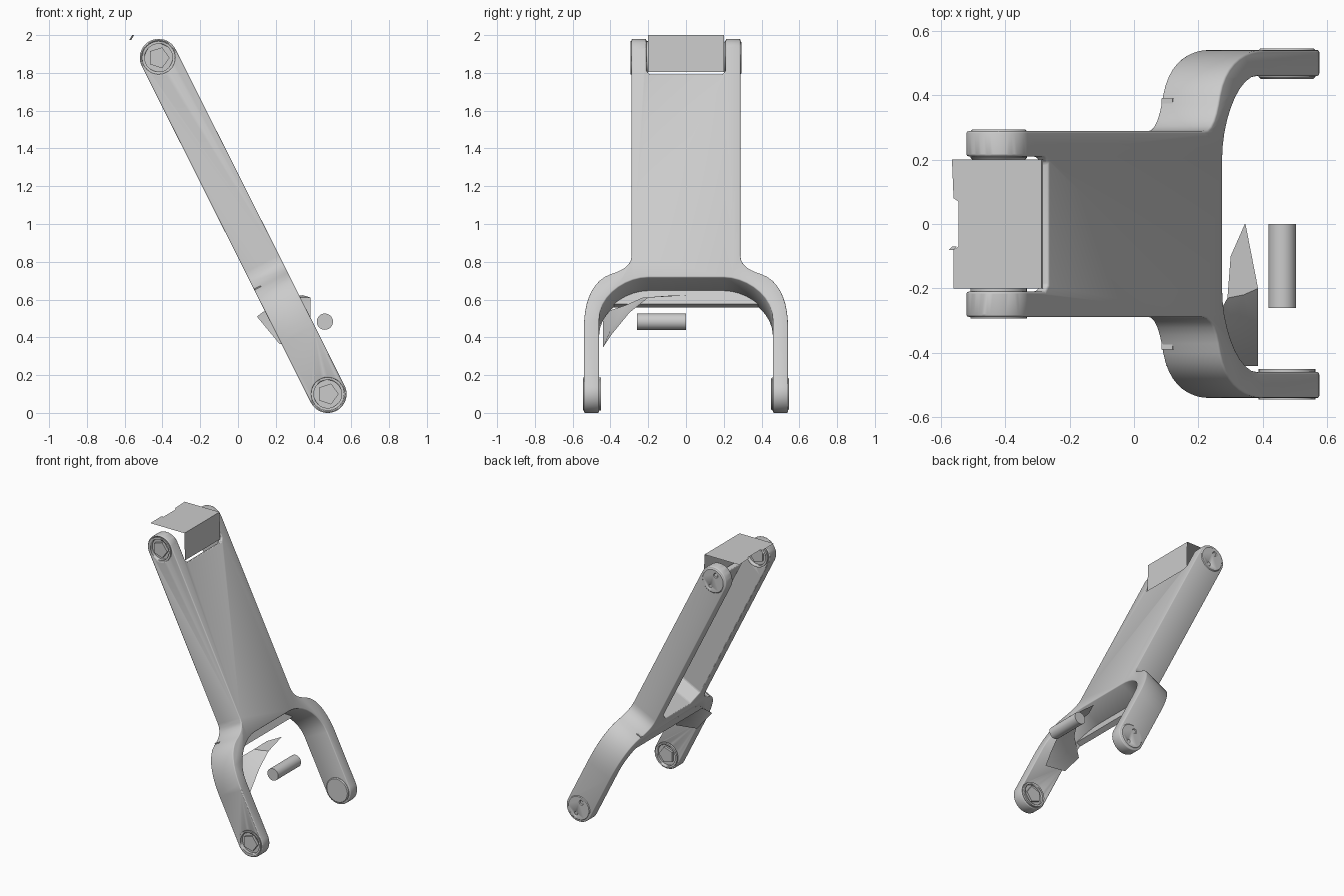
import bpy, bmesh, math
from mathutils import Vector, Matrix
from mathutils.geometry import interpolate_bezier

cube = bpy.data.objects.get("Cube")
if cube:
    bpy.data.objects.remove(cube, do_unlink=True)

GREY = (0.6, 0.6, 0.6, 1)
grey = bpy.data.materials.new("light_grey")
grey.use_nodes = True
grey.diffuse_color = GREY
grey.node_tree.nodes["Principled BSDF"].inputs["Base Color"].default_value = GREY

# Arm frame: local x runs down the arm, y across it, z out of its outer face
TOP = Vector((-0.42, 0, 1.88))
BOTTOM = Vector((0.475, 0, 0.1))
LENGTH = (BOTTOM - TOP).length
along = (BOTTOM - TOP).normalized()
across = Vector((0, 1, 0))
ARM = Matrix((along, across, along.cross(across))).transposed().to_4x4()
ARM.translation = TOP


def finish(name, bm, matrix=Matrix(), smooth=True):
    bmesh.ops.recalc_face_normals(bm, faces=bm.faces)
    mesh = bpy.data.meshes.new(name)
    bm.to_mesh(mesh)
    bm.free()
    mesh.materials.append(grey)
    obj = bpy.data.objects.new(name, mesh)
    obj.matrix_world = matrix
    bpy.context.collection.objects.link(obj)
    if smooth:
        bpy.ops.object.select_all(action='DESELECT')
        obj.select_set(True)
        bpy.context.view_layer.objects.active = obj
        bpy.ops.object.shade_smooth_by_angle(angle=math.radians(35))
    return obj


def prism(name, points, direction, matrix=Matrix(), smooth=True):
    bm = bmesh.new()
    face = bm.faces.new([bm.verts.new(p) for p in points])
    ext = bmesh.ops.extrude_face_region(bm, geom=[face])
    verts = [g for g in ext["geom"] if isinstance(g, bmesh.types.BMVert)]
    bmesh.ops.translate(bm, vec=direction, verts=verts)
    return finish(name, bm, matrix, smooth)


def box(name, low, high, matrix=Matrix()):
    (x0, y0, z0), (x1, y1, z1) = low, high
    pts = [(x0, y0, z0), (x1, y0, z0), (x1, y1, z0), (x0, y1, z0)]
    return prism(name, pts, (0, 0, z1 - z0), matrix, False)


def disc(name, centre, radius, y0, y1, sides=32):
    pts = [(centre.x + radius * math.cos(a), y0, centre.z + radius * math.sin(a))
           for a in (math.tau * i / sides for i in range(sides))]
    return prism(name, pts, (0, y1 - y0, 0))


def boolean(obj, cutter, operation):
    mod = obj.modifiers.new(cutter.name, 'BOOLEAN')
    mod.operation, mod.object, mod.solver = operation, cutter, 'EXACT'
    cutter.hide_render = True
    cutter.hide_viewport = True


def bevel(obj, width, segments=2):
    mod = obj.modifiers.new("rounded_edges", 'BEVEL')
    mod.width, mod.segments = width, segments
    mod.limit_method, mod.angle_limit = 'ANGLE', math.radians(40)


def curve(*pts, n=10):
    return [v.to_2d() for v in interpolate_bezier(*[Vector((*p, 0)) for p in pts], n)]


# Forked arm outline, one half mirrored to the other
half = [Vector((-0.15, 0.288))]
half += curve((1.22, 0.288), (1.28, 0.288), (1.31, 0.34), (1.33, 0.40), n=7)
half += curve((1.33, 0.40), (1.37, 0.50), (1.5, 0.54), (1.64, 0.54))[1:]
half += [Vector((2.2, 0.54)), Vector((2.2, 0.46))]
half += curve((1.6, 0.46), (1.46, 0.46), (1.35, 0.32), (1.35, 0.2))
outline = half + [Vector((p.x, -p.y)) for p in reversed(half)]
arm = prism("forked_arm", [(p.x, p.y, -0.15) for p in outline], (0, 0, 0.3), ARM)

# Round both ends, hollow the rear channel and open the top between the ears
R = 0.1
ends = []
for i in range(33):
    a = math.pi / 2 + math.pi * i / 32
    ends.append((R * math.cos(a), -1, R * math.sin(a)))
ends += [(LENGTH - x, y, -z) for x, y, z in ends]
boolean(arm, prism("end_round_cutter", ends, (0, 2, 0), ARM), 'INTERSECT')
channel = [(-0.5, -0.21, -0.3), (1.2, -0.21, -0.3), (1.27, -0.14, -0.3),
           (1.27, 0.14, -0.3), (1.2, 0.21, -0.3), (-0.5, 0.21, -0.3)]
boolean(arm, prism("channel_cutter", channel, (0, 0, 0.365), ARM), 'DIFFERENCE')
notch = [(-0.5, -0.21, -0.4), (0.125, -0.21, -0.4), (0.147, -0.19, -0.4),
         (0.147, 0.19, -0.4), (0.125, 0.21, -0.4), (-0.5, 0.21, -0.4)]
boolean(arm, prism("notch_cutter", notch, (0, 0, 0.8), ARM), 'DIFFERENCE')
bevel(arm, 0.016)

# Ledge across the crotch of the fork
box("fork_ledge", (1.32, -0.39, -0.098), (1.43, 0.39, -0.06), ARM)

# Pivot bosses: open sockets on the front side, two-hole caps on the back
for place, centre, inner, outer in (("top", TOP, 0.2, 0.288), ("bottom", BOTTOM, 0.45, 0.54)):
    socket = disc(place + "_front_boss", centre, 0.088, -outer - 0.005, -inner)
    for side, y in (("outer", -outer), ("inner", -inner)):
        hole = disc(f"{place}_{side}_hole_cutter", centre, 0.074, y - 0.018, y + 0.018)
        boolean(socket, hole, 'DIFFERENCE')
    boolean(arm, disc(place + "_seat_cutter", centre, 0.087, -outer - 0.1, -inner + 0.1), 'DIFFERENCE')
    arm.modifiers.move(len(arm.modifiers) - 1, len(arm.modifiers) - 2)
    disc(place + "_socket_plug", centre, 0.058, -outer - 0.002, -inner - 0.002, 5)
    cap = disc(place + "_back_cap", centre, 0.088, inner, outer + 0.005)
    for k in (-1, 1):
        spot = centre + along * 0.05 * k
        boolean(cap, disc(f"{place}_pin_hole_cutter_{k}", spot, 0.012, outer - 0.02, outer + 0.05, 12),
                'DIFFERENCE')
    bevel(cap, 0.006, 1)


def sheet(name, rows):
    bm = bmesh.new()
    grid = [[bm.verts.new(p) for p in row] for row in rows]
    for r, s in zip(grid, grid[1:]):
        for i in range(len(r) - 1):
            bm.faces.new((r[i], r[i + 1], s[i + 1], s[i]))
    return finish(name, bm)


# Folded cover between the top ears, with a notched rear edge
W = 0.2
cover = [(-0.565, W), (-0.56, 0.08), (-0.545, 0.07), (-0.545, -0.07), (-0.56, -0.08), (-0.56, -W)]
sheet("top_cover", [[(x, y, 2.0) for x, y in cover],
                    [(-0.287, y, 2.0) for _, y in cover],
                    [(-0.283, y, 1.805) for _, y in cover]])
sheet("cover_lip", [[(-0.575, y, 1.975), (-0.56, y, 2.0)] for y in (-0.08, 0.08)][:1]
      + [[(-0.565, -0.07, 1.975), (-0.55, -0.07, 2.0)]])

# Curved guard panel inside the front fork leg
sheet("guard_panel", [
    [(0.30, -0.1, 0.62), (0.344, 0, 0.623), (0.346, 0, 0.622)],
    [(0.29, -0.23, 0.61), (0.34, -0.22, 0.61), (0.385, -0.2, 0.61)],
    [(0.24, -0.32, 0.57), (0.31, -0.31, 0.54), (0.385, -0.3, 0.53)],
    [(0.14, -0.41, 0.54), (0.26, -0.40, 0.44), (0.385, -0.39, 0.42)],
    [(0.10, -0.44, 0.51), (0.22, -0.44, 0.365), (0.385, -0.44, 0.345)]])

# Short loose rod between the fork legs
disc("cross_rod", Vector((0.46, 0, 0.483)), 0.043, -0.26, 0)
